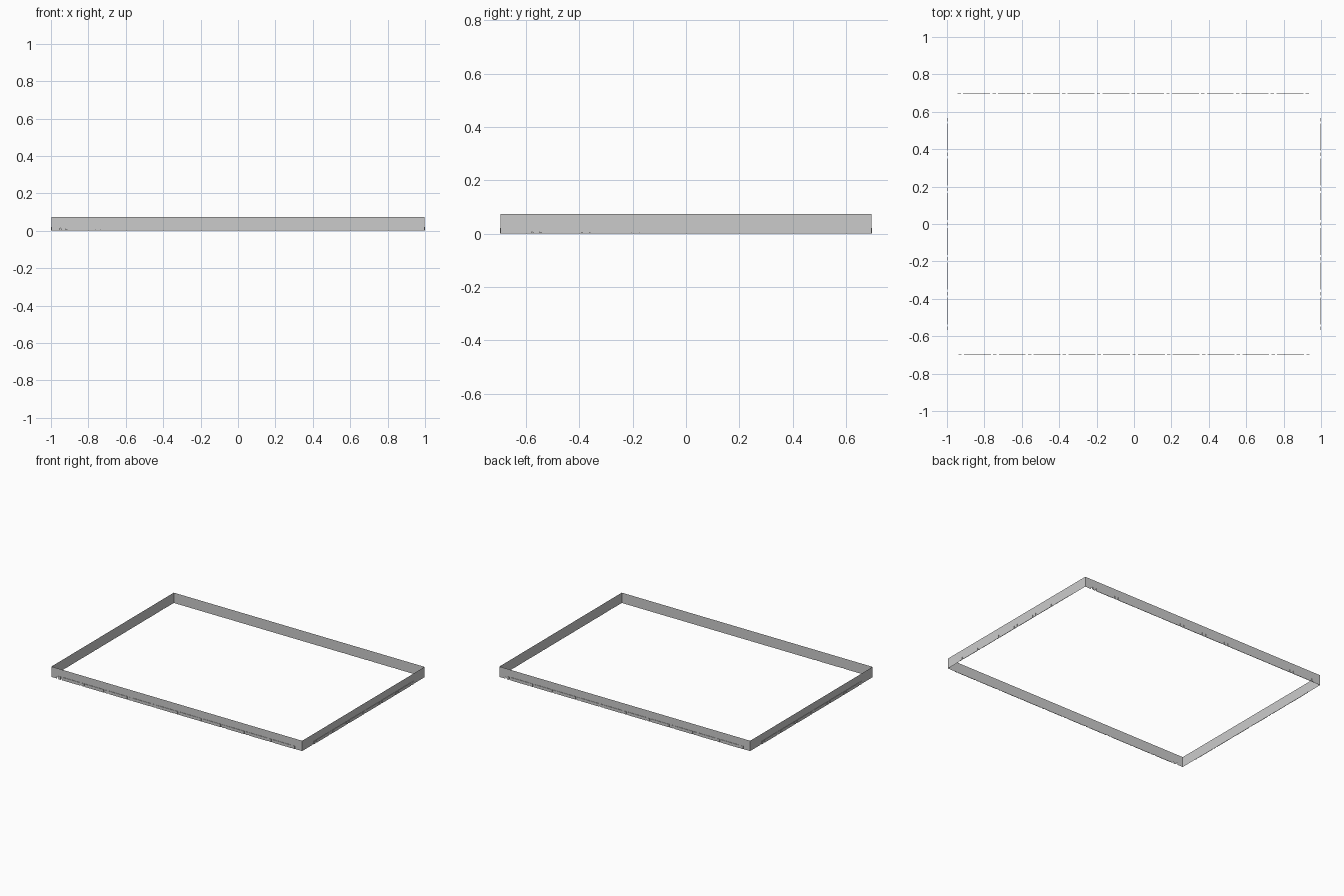
import bpy, bmesh, math
from mathutils import Matrix

if "Cube" in bpy.data.objects:
    bpy.data.objects.remove(bpy.data.objects["Cube"])

HX, HY, H = 0.997, 0.695, 0.074      # wall half sizes and height
NOTCH_H, NOTCH_W, PITCH, OFF = 0.026, 0.012, 0.186, 0.015
LIP_H, LIP_D = 0.021, 0.003


def notch_edges(n, shift):
    """Left/right edges of every slot; n pairs each side of the middle pair."""
    return [(PITCH * k + s * OFF - NOTCH_W / 2 + shift,
             PITCH * k + s * OFF + NOTCH_W / 2 + shift)
            for k in range(-n, n + 1) for s in (-1, 1)]


def make(name, bm, turn):
    bmesh.ops.remove_doubles(bm, verts=bm.verts, dist=1e-5)
    bmesh.ops.transform(bm, matrix=Matrix.Rotation(turn, 4, 'Z'), verts=bm.verts)
    me = bpy.data.meshes.new(name)
    bm.to_mesh(me)
    bm.free()
    bpy.context.collection.objects.link(bpy.data.objects.new(name, me))


def wall(name, half, dist, n, turn, shift=0.0):
    slots = notch_edges(n, shift)

    # thin sheet wall with slots along its lower edge
    bm = bmesh.new()
    outline = [(-half, 0)]
    for a, b in slots:
        outline += [(a, 0), (a, NOTCH_H), (b, NOTCH_H), (b, 0)]
    outline += [(half, 0), (half, H), (-half, H)]
    bm.faces.new([bm.verts.new((x, -dist, z)) for x, z in outline])
    bmesh.ops.triangulate(bm, faces=bm.faces)
    make(name, bm, turn)

    # raised lip pieces between the slots on the outside
    bm = bmesh.new()
    for (_, a), (b, _) in zip(slots, slots[1:]):
        m = (Matrix.Translation(((a + b) / 2, -dist - LIP_D / 2, LIP_H / 2))
             @ Matrix.Diagonal((b - a, LIP_D, LIP_H, 1)))
        bmesh.ops.create_cube(bm, size=1, matrix=m)
    make(name + "_lip", bm, turn)


wall("front_wall", HX, HY, 5, 0)
wall("back_wall", HX, HY, 5, math.pi, 0.004)
wall("right_wall", HY, HX, 3, math.pi / 2)
wall("left_wall", HY, HX, 3, -math.pi / 2)
